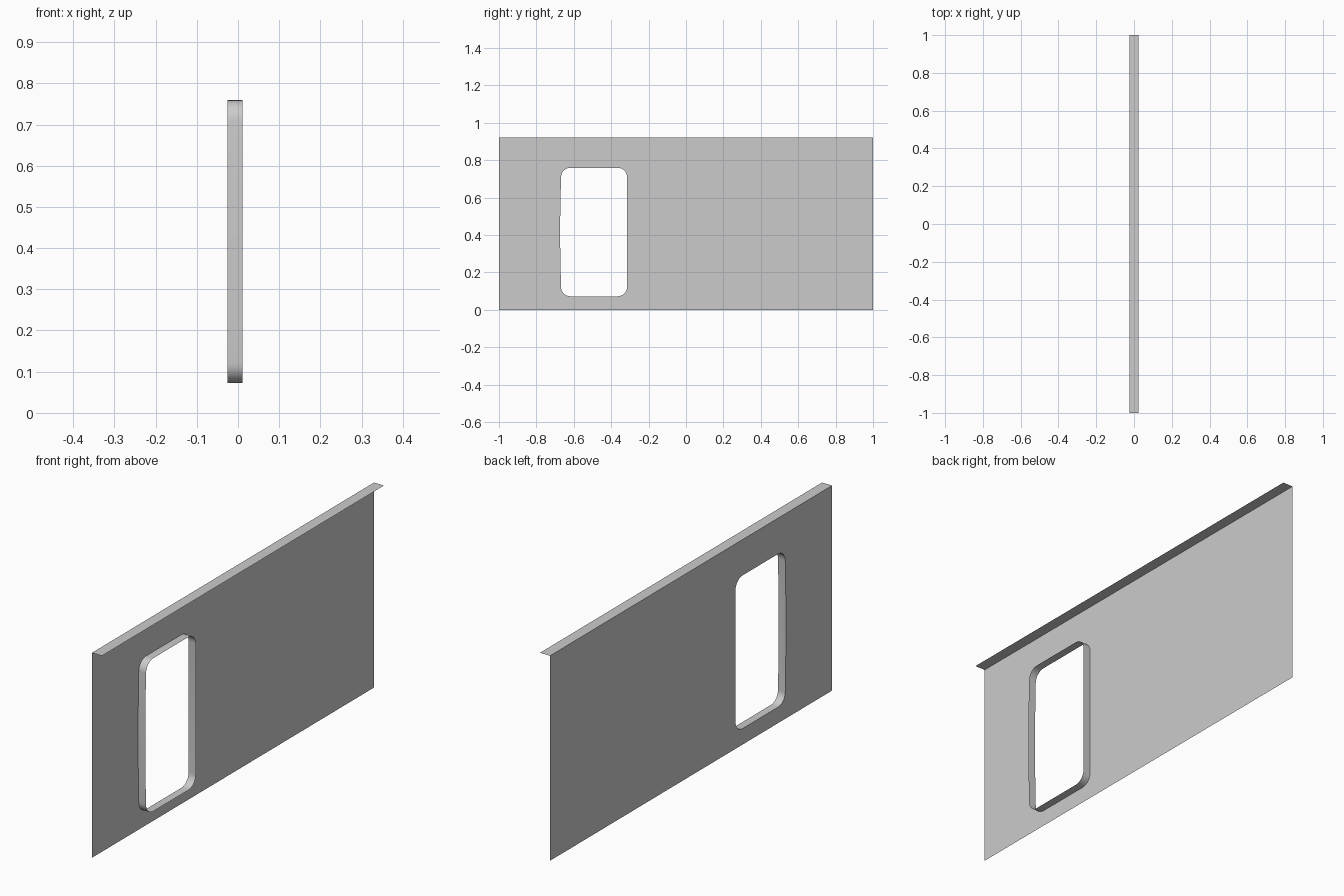
import bpy, bmesh
from math import sin, cos, pi

if "Cube" in bpy.data.objects:
    bpy.data.objects.remove(bpy.data.objects["Cube"])

X_WALL, X_RIM, X_LIP = -0.025, 0.011, 0.025
HEIGHT = 0.92


def finish(bm, name):
    bmesh.ops.recalc_face_normals(bm, faces=bm.faces)
    mesh = bpy.data.meshes.new(name)
    bm.to_mesh(mesh)
    bm.free()
    obj = bpy.data.objects.new(name, mesh)
    bpy.context.collection.objects.link(obj)
    return obj


def loop(bm, pts, x):
    verts = [bm.verts.new((x, y, z)) for y, z in pts]
    edges = [bm.edges.new((v, verts[i - 1])) for i, v in enumerate(verts)]
    return verts, edges


# Rounded opening outline (y, z), its rear side bowed slightly outward
def opening(r=0.05, steps=8):
    y0, y1, z0, z1 = -0.668, -0.315, 0.072, 0.759
    pts = []
    for k, (cy, cz) in enumerate([(y1 - r, z1 - r), (y0 + r, z1 - r),
                                  (y0 + r, z0 + r), (y1 - r, z0 + r)]):
        for i in range(steps + 1):
            a = (k + i / steps) * pi / 2
            pts.append((cy + r * cos(a), cz + r * sin(a)))
        if k == 1:
            pts += [(y0 - 0.005 * sin(pi * t), z1 - r + (z0 - z1 + 2 * r) * t)
                    for t in (0.2, 0.4, 0.6, 0.8)]
    return pts


outline = opening()

# Thin wall sheet with the opening
bm = bmesh.new()
outer = [(-1, 0), (1, 0), (1, HEIGHT), (-1, HEIGHT)]
edges = loop(bm, outer, X_WALL)[1] + loop(bm, outline, X_WALL)[1]
bmesh.ops.triangle_fill(bm, edges=edges, use_beauty=True, normal=(1, 0, 0))
finish(bm, "wall_panel")

# Rim strip lining the opening
bm = bmesh.new()
a = loop(bm, outline, X_WALL)[0]
b = loop(bm, outline, X_RIM)[0]
for i in range(len(a)):
    bm.faces.new((a[i - 1], a[i], b[i], b[i - 1]))
rim = finish(bm, "opening_rim")
bpy.context.view_layer.objects.active = rim
rim.select_set(True)
bpy.ops.object.shade_smooth_by_angle()

# Folded lip along the top edge
bm = bmesh.new()
bm.faces.new([bm.verts.new((x, y, HEIGHT)) for x, y in
              [(X_WALL, -1), (X_LIP, -1), (X_LIP, 1), (X_WALL, 1)]])
finish(bm, "top_lip")
